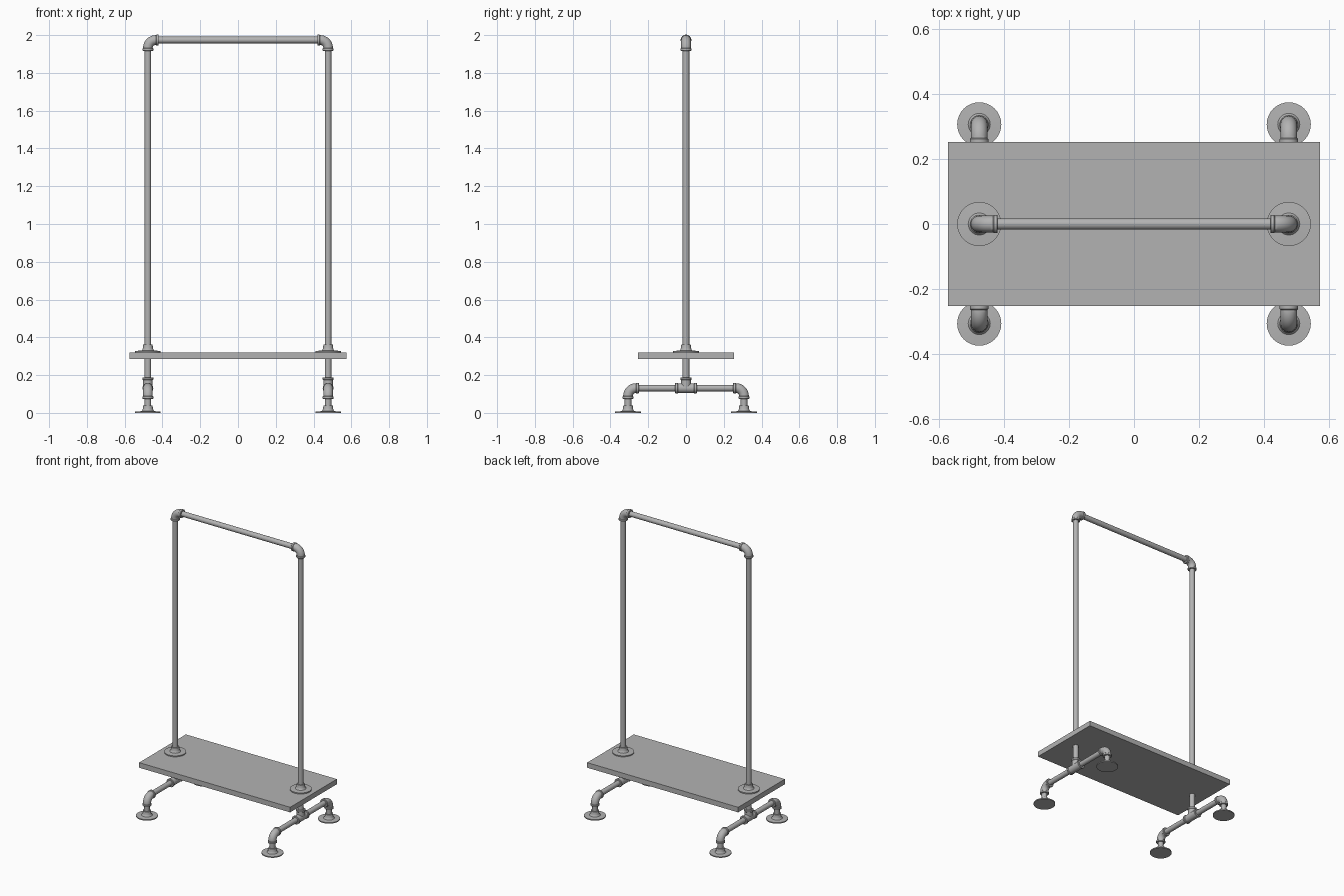
import bpy, bmesh, math
from mathutils import Vector

cube = bpy.data.objects.get("Cube")
if cube:
    bpy.data.objects.remove(cube, do_unlink=True)

# One grey for everything
GREY = (0.45, 0.45, 0.45, 1)
grey = bpy.data.materials.new("plain grey")
grey.use_nodes = True
grey.diffuse_color = GREY
grey.node_tree.nodes["Principled BSDF"].inputs["Base Color"].default_value = GREY

X, Y, Z = Vector((1, 0, 0)), Vector((0, 1, 0)), Vector((0, 0, 1))
POST_X, FOOT_Y = 0.477, 0.307
BAR_Z, BASE_Z = 1.974, 0.131
BOARD_LOW, BOARD_TOP = 0.286, 0.321
PIPE, BODY, COLLAR = 0.0175, 0.0255, 0.0285
ARM = 0.057
SIDES = 32


def finish(name, bm, smooth=True):
    bmesh.ops.recalc_face_normals(bm, faces=bm.faces)
    mesh = bpy.data.meshes.new(name)
    bm.to_mesh(mesh)
    bm.free()
    mesh.materials.append(grey)
    ob = bpy.data.objects.new(name, mesh)
    bpy.context.collection.objects.link(ob)
    if smooth:
        bpy.ops.object.select_all(action="DESELECT")
        ob.select_set(True)
        bpy.context.view_layer.objects.active = ob
        bpy.ops.object.shade_smooth_by_angle(angle=math.radians(35))
    return ob


def add_sweep(bm, stations, normal):
    """Skin rings along stations of (centre, tangent, radius) lying in one plane."""
    rings = []
    for centre, tangent, radius in stations:
        side = normal.cross(tangent).normalized()
        rings.append([bm.verts.new(centre + radius * (math.cos(a) * normal + math.sin(a) * side))
                      for a in (2 * math.pi * i / SIDES for i in range(SIDES))])
    for low, high in zip(rings, rings[1:]):
        for i in range(SIDES):
            j = (i + 1) % SIDES
            bm.faces.new((low[i], low[j], high[j], high[i]))
    bm.faces.new(rings[0])
    bm.faces.new(rings[-1])


def add_straight(bm, start, axis, profile):
    normal = X if abs(axis.x) < 0.5 else Y
    add_sweep(bm, [(start + axis * d, axis, r) for d, r in profile], normal)


def pipe(name, start, end):
    bm = bmesh.new()
    length = (end - start).length
    add_straight(bm, start, (end - start).normalized(), [(0, PIPE), (length, PIPE)])
    finish(name, bm)


# Collar lip profile, measured inward from a fitting's mouth
LIP = [(0, COLLAR - 0.002), (0.002, COLLAR), (0.012, COLLAR), (0.015, BODY)]


def elbow(name, corner, a, b):
    """Bent fitting whose two mouths face a and b."""
    bm = bmesh.new()
    bend = 0.042
    stations = [(corner + a * (ARM - d), -a, r) for d, r in LIP]
    hub = corner + (a + b) * bend
    for i in range(13):
        t = math.pi / 2 * i / 12
        stations.append((hub - bend * (b * math.cos(t) + a * math.sin(t)),
                         b * math.sin(t) - a * math.cos(t), BODY))
    stations += [(corner + b * (ARM - d), b, r) for d, r in reversed(LIP)]
    add_sweep(bm, stations, a.cross(b))
    finish(name, bm)


def tee(name, centre):
    bm = bmesh.new()
    run = LIP + [(2 * ARM - d, r) for d, r in reversed(LIP)]
    add_straight(bm, centre - Y * ARM, Y, run)
    add_straight(bm, centre + Z * ARM, -Z, LIP + [(ARM, BODY)])
    finish(name, bm)


def flange(name, base):
    bm = bmesh.new()
    add_straight(bm, base, Z, [(0, 0.068), (0.007, 0.068), (0.009, 0.034), (0.013, 0.030),
                               (0.022, 0.0265), (0.040, 0.025)])
    finish(name, bm)


# Shelf board
bm = bmesh.new()
bmesh.ops.create_cube(bm, size=1)
for v in bm.verts:
    v.co = Vector((v.co.x * 1.148, v.co.y * 0.507,
                   BOARD_LOW if v.co.z < 0 else BOARD_TOP))
finish("shelf_board", bm, smooth=False)

# Hanging rail
pipe("hanging_rail", Vector((-POST_X + 0.04, 0, BAR_Z)), Vector((POST_X - 0.04, 0, BAR_Z)))

for label, s in (("right", -1), ("left", 1)):
    at = X * s * POST_X
    # Upright with its top elbow, board flange and base tee
    pipe(label + "_upright", at + Z * BASE_Z, at + Z * (BAR_Z - 0.04))
    elbow(label + "_rail_elbow", at + Z * BAR_Z, -Z, -X * s)
    flange(label + "_shelf_flange", at + Z * BOARD_TOP)
    tee(label + "_base_tee", at + Z * BASE_Z)
    # Base pipe and feet
    reach = Y * (FOOT_Y - 0.04)
    pipe(label + "_base_pipe", at + Z * BASE_Z - reach, at + Z * BASE_Z + reach)
    for end, t in (("front", -1), ("back", 1)):
        foot = at + Y * t * FOOT_Y
        elbow(f"{label}_{end}_foot_elbow", foot + Z * BASE_Z, -Z, -Y * t)
        flange(f"{label}_{end}_foot_flange", foot)
        pipe(f"{label}_{end}_foot_pipe", foot + Z * 0.005, foot + Z * 0.09)
